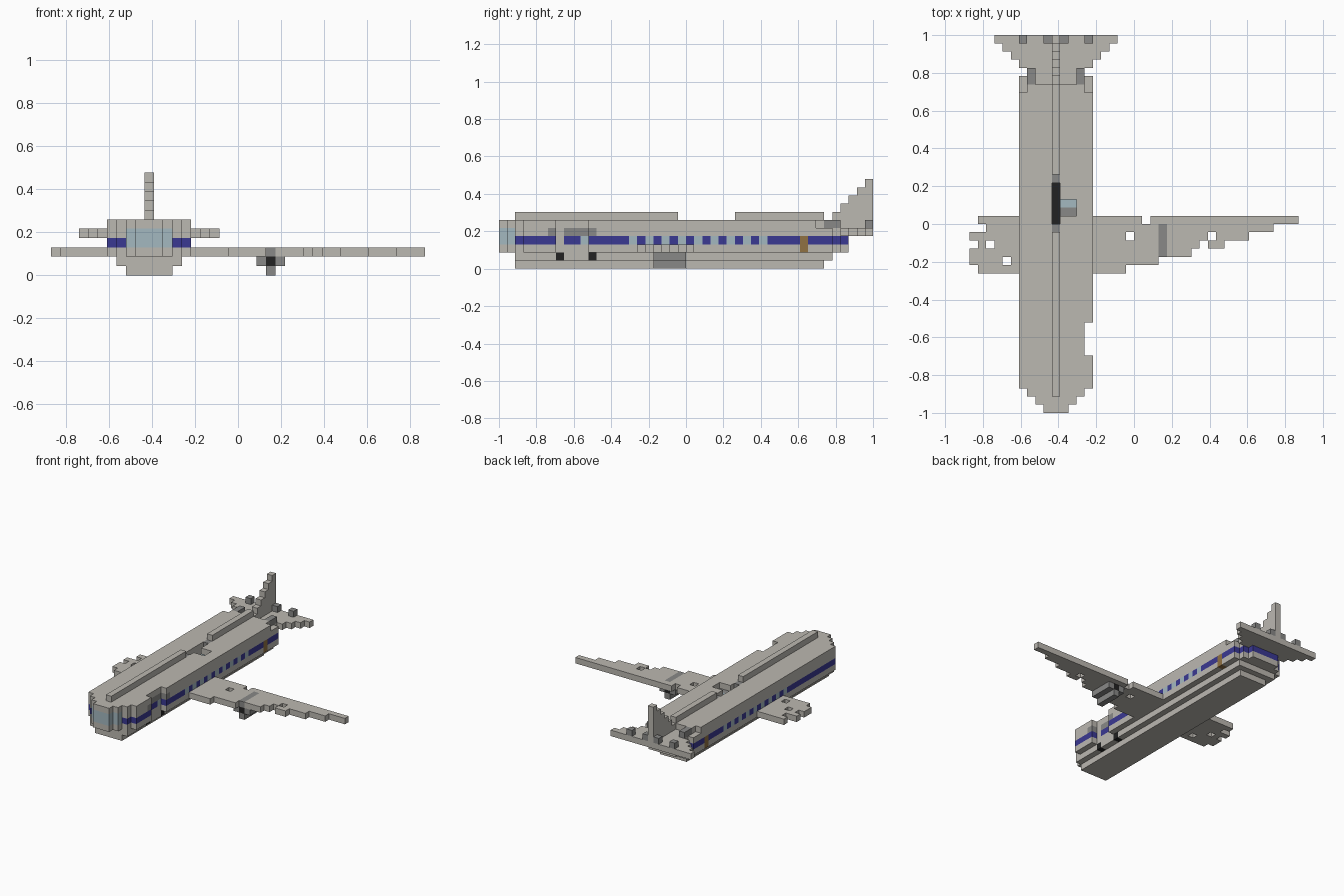
import bpy, bmesh
from mathutils import Vector

cube = bpy.data.objects.get("Cube")
if cube:
    bpy.data.objects.remove(cube, do_unlink=True)

U = 1 / 23                       # block size
ORIGIN = Vector((-20, -23, 0))   # grid corner, in blocks

COLOURS = {
    "hull": (0.50, 0.48, 0.44),
    "grey": (0.25, 0.25, 0.245),
    "black": (0.016, 0.016, 0.016),
    "blue": (0.042, 0.040, 0.29),
    "glass": (0.37, 0.48, 0.53),
    "brown": (0.28, 0.165, 0.055),
}
NAMES = list(COLOURS)
MATERIALS = []
for name, rgb in COLOURS.items():
    mat = bpy.data.materials.new(name + " paint")
    mat.use_nodes = True
    mat.diffuse_color = (*rgb, 1)
    shader = mat.node_tree.nodes["Principled BSDF"]
    shader.inputs["Base Color"].default_value = (*rgb, 1)
    shader.inputs["Roughness"].default_value = 0.8
    MATERIALS.append(mat)


def fill(cells, xs, ys, zs, colour="hull"):
    """Add a box of blocks; each range is (start, end)."""
    for x in range(*xs):
        for y in range(*ys):
            for z in range(*zs):
                cells[x, y, z] = colour


def cut(cells, xs, ys, zs):
    for c in list(cells):
        if all(a <= v < b for v, (a, b) in zip(c, (xs, ys, zs))):
            del cells[c]


def build(name, cells):
    """Skin the blocks with their outer faces only."""
    bm = bmesh.new()
    verts = {}
    for cell, colour in cells.items():
        for axis in range(3):
            for side in (0, 1):
                near = list(cell)
                near[axis] += 2 * side - 1
                if tuple(near) in cells:
                    continue
                a, b = (axis + 1) % 3, (axis + 2) % 3
                ring = []
                for da, db in ((0, 0), (1, 0), (1, 1), (0, 1)):
                    p = list(cell)
                    p[axis] += side
                    p[a] += da
                    p[b] += db
                    key = tuple(p)
                    if key not in verts:
                        verts[key] = bm.verts.new((Vector(key) + ORIGIN) * U)
                    ring.append(verts[key])
                face = bm.faces.new(ring if side else ring[::-1])
                face.material_index = NAMES.index(colour)
    bmesh.ops.dissolve_limit(bm, angle_limit=0.01, verts=bm.verts[:],
                             edges=bm.edges[:], delimit={'MATERIAL'})
    mesh = bpy.data.meshes.new(name)
    bm.to_mesh(mesh)
    bm.free()
    for mat in MATERIALS:
        mesh.materials.append(mat)
    obj = bpy.data.objects.new(name, mesh)
    bpy.context.collection.objects.link(obj)


# Fuselage: each layer is (inset from full width, first row, last row)
body = {}
LAYERS = [(2, 2, 40), (1, 2, 41), (0, 0, 43), (0, 0, 43), (0, 0, 43), (0, 0, 40)]
for z, (inset, first, last) in enumerate(LAYERS):
    for y in range(first, last):
        nose = 3 - y
        tail = y - 40 if z < 5 else y - 38
        n = max(inset, nose, tail, 0)
        fill(body, (6 + n, 15 - n), (y, y + 1), (z, z + 1))

# Window stripe, doors and cockpit glass
for x, y, z in body:
    if z == 3:
        window = 14 < y < 33 and y % 2 == 0
        body[x, y, z] = "glass" if window else "blue"
    if y == 37 and z in (2, 3):
        body[x, y, z] = "brown"
    if y < 2 and z in (3, 4):
        body[x, y, z] = "glass"

# Torn side panel with exposed parts
cut(body, (14, 15), (7, 11), (0, 6))
fill(body, (13, 14), (8, 11), (4, 5), "grey")
fill(body, (13, 14), (10, 11), (3, 4), "glass")
fill(body, (13, 14), (7, 8), (2, 4))
for y in (7, 11):
    fill(body, (13, 14), (y, y + 1), (1, 2), "black")
for y in (6, 11):
    fill(body, (14, 15), (y, y + 1), (4, 5), "grey")

# Torn roof with a dark pit
cut(body, (10, 11), (23, 28), (4, 6))
cut(body, (11, 13), (24, 26), (5, 6))
fill(body, (10, 11), (23, 28), (3, 4), "black")
fill(body, (11, 13), (24, 25), (4, 5), "grey")
fill(body, (11, 13), (25, 26), (4, 5), "glass")
for y in (22, 28):
    fill(body, (10, 11), (y, y + 1), (5, 6), "grey")
build("fuselage", body)

# Roof spine in two lengths
for name, rows in (("front_spine", (2, 22)), ("rear_spine", (29, 40))):
    spine = {}
    fill(spine, (10, 11), rows, (6, 7))
    build(name, spine)

# Left wing: (outer column, leading row) steps, then holes
wing = {}
start = 15
for end, lead in ((19, 17), (23, 18), (27, 19), (28, 20), (29, 21),
                  (31, 20), (34, 21), (37, 22), (40, 23)):
    fill(wing, (start, end), (lead, 24), (2, 3))
    start = end
for hole in ((19, 21, 2), (21, 23, 2), (29, 21, 2)):
    del wing[hole]
fill(wing, (23, 24), (19, 23), (2, 3), "grey")
build("left_wing", wing)

# Broken right wing stub
stub = {}
for row, outer in enumerate((1, 0, 0, 1, 0, 2, 1)):
    fill(stub, (outer, 6), (17 + row, 18 + row), (2, 3))
for hole in ((2, 20, 2), (4, 18, 2)):
    del stub[hole]
build("right_wing_stub", stub)

# Engine under the left wing
engine = {}
fill(engine, (22, 25), (19, 23), (1, 2), "grey")
fill(engine, (23, 24), (19, 23), (0, 1), "grey")
fill(engine, (23, 24), (19, 23), (1, 2), "black")
build("engine", engine)

# Tailplane, widening to the rear
tailplane = {}
for y, half in ((41, 3), (42, 4), (43, 5), (44, 6), (45, 7)):
    fill(tailplane, (10 - half, 11 + half), (y, y + 1), (4, 5))
build("tailplane", tailplane)

# Tail fin
fin = {}
fill(fin, (10, 11), (40, 46), (5, 6))
for z in range(6, 11):
    fill(fin, (10, 11), (35 + z, 46), (z, z + 1))
build("tail_fin", fin)

# Small grey fittings on the tail
fittings = {}
for side in (-1, 1):
    x = 10 + 3 * side
    fill(fittings, (x, x + 1), (40, 42), (5, 6), "grey")
    for off in (1, 4):
        x = 10 + off * side
        fill(fittings, (x, x + 1), (45, 46), (5, 6), "grey")
build("tail_fittings", fittings)
